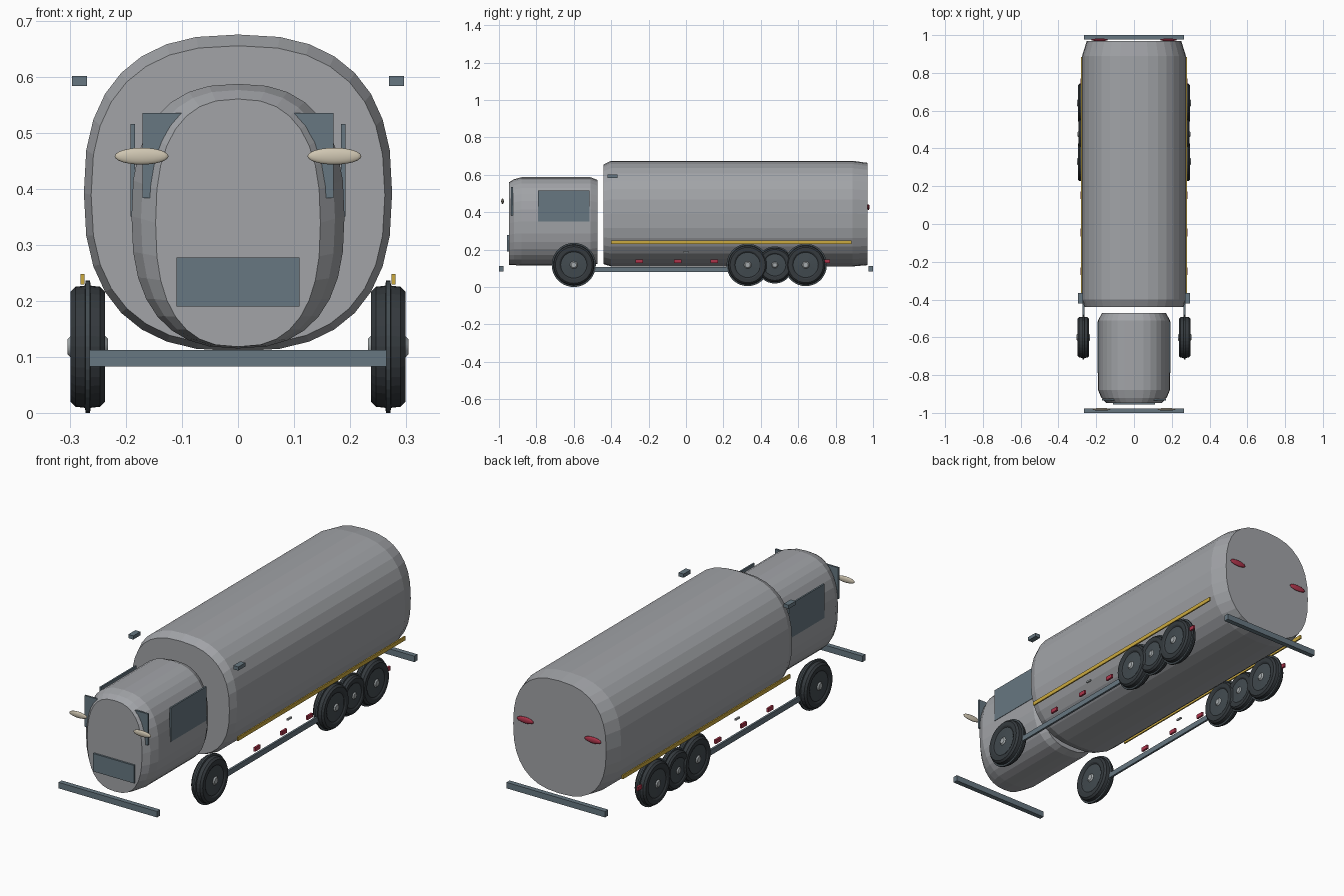
import bpy, bmesh, math

if "Cube" in bpy.data.objects:
    bpy.data.objects.remove(bpy.data.objects["Cube"])


def material(name, rgb):
    m = bpy.data.materials.new(name)
    m.diffuse_color = (*rgb, 1)
    m.use_nodes = True
    m.node_tree.nodes["Principled BSDF"].inputs["Base Color"].default_value = m.diffuse_color
    return m


BODY = material("body grey", (0.36, 0.37, 0.39))
STEEL = material("blue grey", (0.135, 0.185, 0.22))
TYRE = material("tyre black", (0.035, 0.042, 0.048))
RIM = material("rim dark grey", (0.055, 0.07, 0.08))
HUB = material("hub grey", (0.38, 0.41, 0.42))
YELLOW = material("stripe yellow", (0.60, 0.40, 0.05))
RED = material("marker red", (0.42, 0.035, 0.07))
LAMP = material("lamp beige", (0.62, 0.56, 0.44))


def finish(name, bm, mats):
    bmesh.ops.recalc_face_normals(bm, faces=bm.faces)
    mesh = bpy.data.meshes.new(name)
    bm.to_mesh(mesh)
    bm.free()
    for m in mats:
        mesh.materials.append(m)
    ob = bpy.data.objects.new(name, mesh)
    bpy.context.collection.objects.link(ob)
    return ob


def box(name, x, y, z, mat):
    """Box given by its (low, high) ranges."""
    bm = bmesh.new()
    bmesh.ops.create_cube(bm, size=1)
    for v in bm.verts:
        for i, (lo, hi) in enumerate((x, y, z)):
            v.co[i] = lo if v.co[i] < 0 else hi
    return finish(name, bm, [mat])


def pair(name, x, y, z, mat):
    box(name + "_right", x, y, z, mat)
    box(name + "_left", (-x[1], -x[0]), y, z, mat)


def hull(name, rings, mat, n=32, power=2.5):
    """Loft of rounded-square sections: y, half width, bottom, top."""
    bm = bmesh.new()
    loops = []
    for y, hw, lo, hi in rings:
        loop = []
        for i in range(n):
            a = 2 * math.pi * i / n
            c, s = math.cos(a), math.sin(a)
            px = math.copysign(abs(c) ** (2 / power), c) * hw
            pz = math.copysign(abs(s) ** (2 / power), s) * (hi - lo) / 2
            loop.append(bm.verts.new((px, y, (hi + lo) / 2 + pz)))
        loops.append(loop)
    for a, b in zip(loops, loops[1:]):
        for i in range(n):
            j = (i + 1) % n
            bm.faces.new((a[i], a[j], b[j], b[i]))
    bm.faces.new(loops[0])
    bm.faces.new(loops[-1])
    return finish(name, bm, [mat])


def ellipsoid(name, centre, radii, mat):
    bm = bmesh.new()
    bmesh.ops.create_uvsphere(bm, u_segments=24, v_segments=12, radius=1)
    for v in bm.verts:
        v.co = [c + r * p for c, r, p in zip(centre, radii, v.co)]
    for f in bm.faces:
        f.smooth = True
    return finish(name, bm, [mat])


# Wheel section: offset along the axle, radius, colour of the band that follows
WHEEL = [(-.036, 0, 2), (-.036, .014, 2), (-.030, .020, 1), (-.026, .070, 0),
         (-.031, .078, 0), (-.031, .098, 0), (-.022, .107, 0), (-.005, .109, 1),
         (-.004, .118, 1), (.004, .118, 1), (.005, .109, 0), (.022, .107, 0),
         (.031, .098, 0), (.031, .078, 0), (.026, .070, 1), (.030, .020, 2),
         (.036, .014, 2), (.036, 0, 2)]


def wheel(name, x, y, scale, n=36):
    bm = bmesh.new()
    loops = []
    for off, r, _ in WHEEL:
        if r == 0:
            loops.append([bm.verts.new((x + off * scale, y, .118))] * n)
            continue
        loops.append([bm.verts.new((x + off * scale,
                                    y + r * scale * math.cos(2 * math.pi * i / n),
                                    .118 + r * scale * math.sin(2 * math.pi * i / n)))
                      for i in range(n)])
    for k, (a, b) in enumerate(zip(loops, loops[1:])):
        for i in range(n):
            j = (i + 1) % n
            quad = list(dict.fromkeys((a[i], a[j], b[j], b[i])))
            bm.faces.new(quad).material_index = WHEEL[k][2]
    return finish(name, bm, [TYRE, RIM, HUB])


# Tank and cab shells
hull("tank", [(-.44, .262, .122, .655), (-.40, .275, .11, .675),
              (.89, .275, .11, .675), (.97, .25, .117, .664)], BODY)
hull("cab", [(-.947, .147, .118, .56), (-.92, .173, .117, .576),
             (-.88, .19, .115, .587), (-.51, .19, .115, .587),
             (-.472, .17, .125, .572)], BODY)

# Cab glass and grille
box("windscreen", (-.17, .17), (-.935, -.926), (.383, .535), STEEL)
box("grille", (-.11, .11), (-.956, -.946), (.19, .277), STEEL)
pair("side_window", (.184, .192), (-.79, -.515), (.35, .515), STEEL)

# Bumpers, side rails and upper side brackets
box("front_bumper", (-.265, .265), (-1, -.976), (.083, .112), STEEL)
box("rear_bumper", (-.265, .265), (.976, 1), (.083, .112), STEEL)
pair("side_rail", (.262, .272), (-.6, .64), (.08, .106), STEEL)
pair("side_bracket", (.269, .296), (-.42, -.366), (.583, .601), STEEL)

# Yellow stripes and red side markers
pair("side_stripe", (.274, .281), (-.40, .885), (.229, .248), YELLOW)
for i, y in enumerate((-.25, -.045, .152, .75)):
    pair(f"side_marker_{i + 1}", (.272, .282), (y - .02, y + .02), (.128, .147), RED)
pair("side_catch", (.272, .28), (-.015, .015), (.181, .189), HUB)

# Lamps and wheels
for side, s in (("right", 1), ("left", -1)):
    ellipsoid("headlamp_" + side, (s * .172, -.981, .458), (.048, .007, .015), LAMP)
    ellipsoid("tail_lamp_" + side, (s * .182, .975, .427), (.045, .007, .015), RED)
    for part, y, scale in (("front", -.6, 1), ("rear_1", .33, .96),
                           ("rear_2", .475, .84), ("rear_3", .64, .96)):
        wheel(f"{part}_wheel_{side}", s * .268, y, scale)
